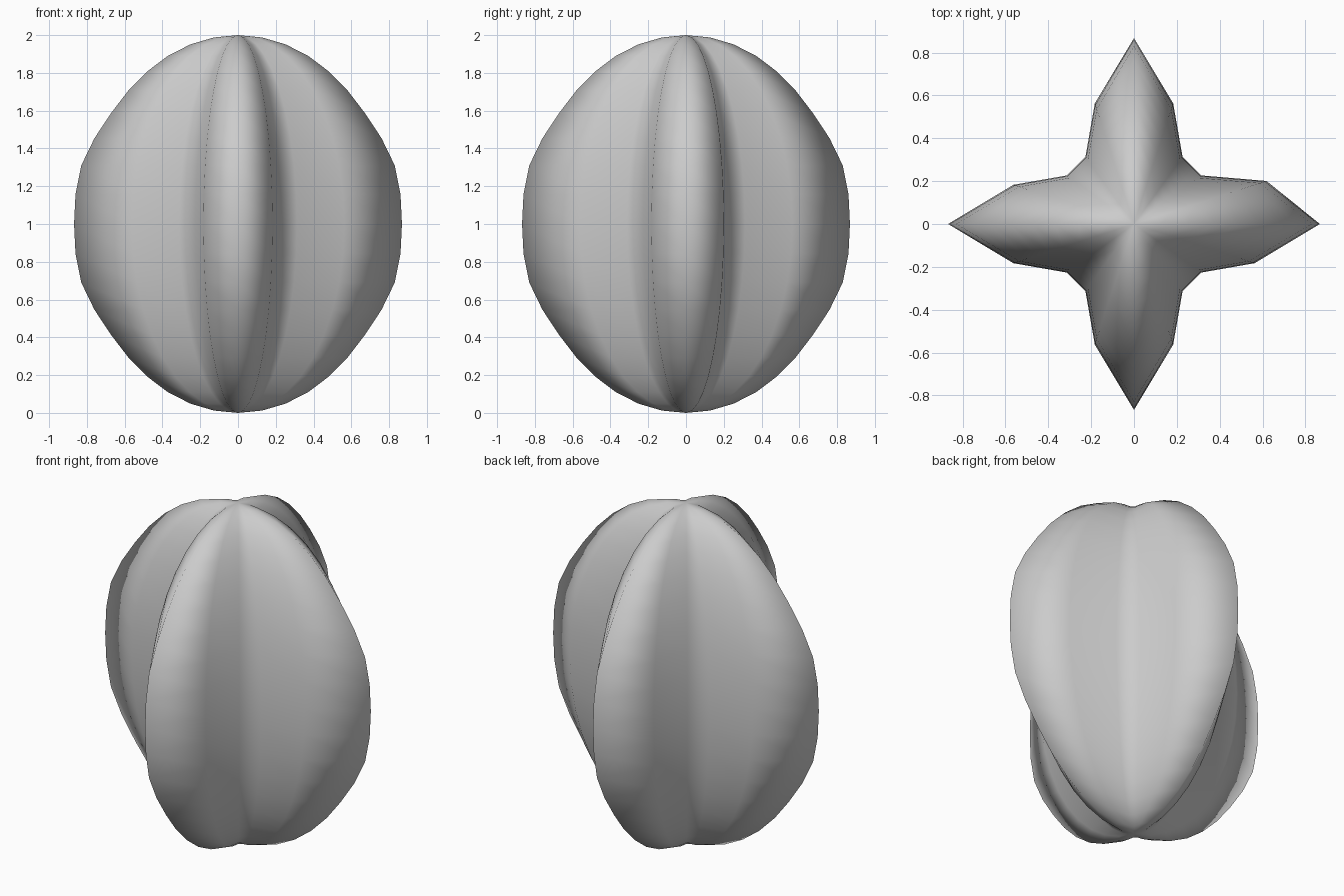
import bpy, bmesh, math

if "Cube" in bpy.data.objects:
    bpy.data.objects.remove(bpy.data.objects["Cube"])

SEG, RINGS = 20, 20
# radius of the four-ribbed cross-section over one quarter (18 degree steps)
STAR = [0.87, 0.592, 0.386, 0.386, 0.592]
# rib tip radius factor from pole to equator (9 degree steps)
TIP = [0.815, 0.815, 0.815, 0.815, 0.815, 0.82, 0.83, 0.853, 0.873, 0.871, 0.868]

# ribbed body: sphere rings pinched into a four-pointed star
bm = bmesh.new()
rings = []
for j in range(1, RINGS):
    t = math.pi * j / RINGS
    ring = []
    for i in range(SEG):
        a = 2 * math.pi * i / SEG
        k = STAR[i % 5]
        if i % 5 == 0:
            k = TIP[min(j, RINGS - j)]
        elif i == 1:
            k = 0.65  # one shoulder is slightly fuller
        r = k * math.sin(t)
        ring.append(bm.verts.new((r * math.cos(a), r * math.sin(a), 1 + math.cos(t))))
    rings.append(ring)
top = bm.verts.new((0, 0, 2))
bottom = bm.verts.new((0, 0, 0))

for i in range(SEG):
    n = (i + 1) % SEG
    bm.faces.new((top, rings[0][i], rings[0][n]))
    bm.faces.new((bottom, rings[-1][n], rings[-1][i]))
    for upper, lower in zip(rings, rings[1:]):
        bm.faces.new((upper[i], lower[i], lower[n], upper[n]))
bmesh.ops.recalc_face_normals(bm, faces=bm.faces)
for f in bm.faces:
    f.smooth = True

mesh = bpy.data.meshes.new("ribbed_body")
bm.to_mesh(mesh)
bm.free()
body = bpy.data.objects.new("ribbed_body", mesh)
bpy.context.collection.objects.link(body)
